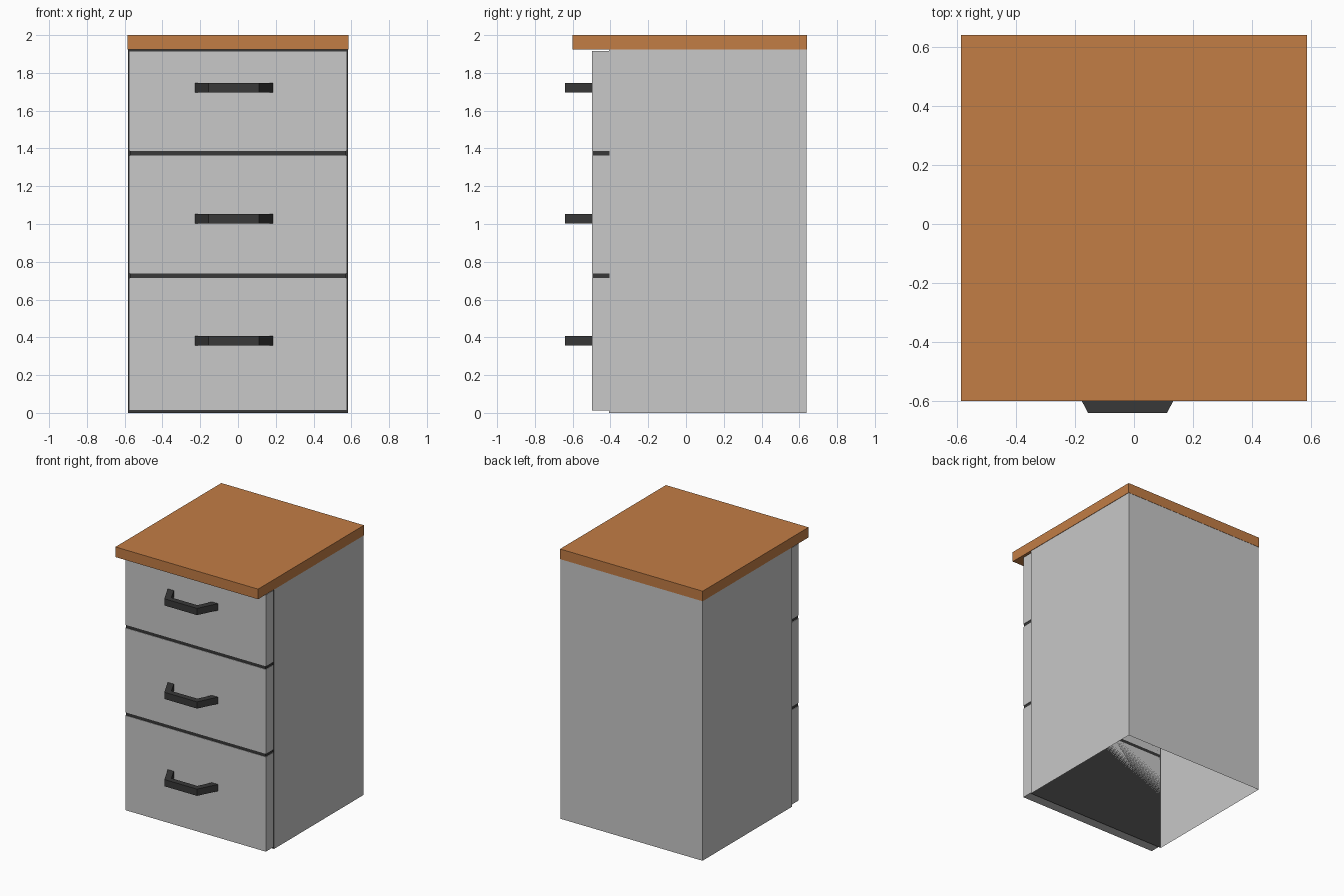
import bpy, bmesh

if "Cube" in bpy.data.objects:
    bpy.data.objects.remove(bpy.data.objects["Cube"])

def material(name, rgb):
    m = bpy.data.materials.new(name)
    m.diffuse_color = (*rgb, 1)
    m.use_nodes = True
    m.node_tree.nodes["Principled BSDF"].inputs["Base Color"].default_value = m.diffuse_color
    return m

GREY = material("light grey", (0.58, 0.58, 0.58))
WOOD = material("wood orange", (0.54, 0.205, 0.06))
DARK = material("charcoal", (0.04, 0.04, 0.04))

def finish(name, bm, mats):
    me = bpy.data.meshes.new(name)
    bm.to_mesh(me)
    bm.free()
    for m in mats:
        me.materials.append(m)
    ob = bpy.data.objects.new(name, me)
    bpy.context.collection.objects.link(ob)
    return ob

def box_mesh(x, y0, y1, z0, z1):
    bm = bmesh.new()
    bmesh.ops.create_cube(bm, size=1)
    for v in bm.verts:
        v.co = (v.co.x * 2 * x, y0 if v.co.y < 0 else y1, z0 if v.co.z < 0 else z1)
    return bm

# Worktop, overhanging the front
finish("worktop", box_mesh(0.585, -0.6, 0.64, 1.925, 2.0), [WOOD])

# Cabinet shell: open underneath, dark front panel
bm = box_mesh(0.582, -0.408, 0.638, 0, 1.925)
bm.normal_update()
for f in bm.faces:
    f.material_index = 1 if f.normal.y < -0.5 else 0
bmesh.ops.delete(bm, geom=[f for f in bm.faces if abs(f.normal.z) > 0.5], context='FACES')
finish("cabinet_shell", bm, [GREY, DARK])

# Drawer fronts with dark divider strips between them
FRONT = -0.497
drawers = [(0.012, 0.714), (0.737, 1.363), (1.386, 1.915)]
for i, (z0, z1) in enumerate(drawers):
    finish(f"drawer_front_{i + 1}", box_mesh(0.576, FRONT, -0.408, z0, z1), [GREY])
for i in range(2):
    finish(f"divider_strip_{i + 1}",
           box_mesh(0.573, FRONT + 0.003, -0.408, drawers[i][1], drawers[i + 1][0]), [DARK])

# Bent bar handles: splayed arms joined by a straight grip
CX = -0.022
outer = [(-0.206, FRONT), (-0.134, -0.64), (0.134, -0.64), (0.206, FRONT)]
inner = [(0.156, FRONT), (0.106, -0.597), (-0.106, -0.597), (-0.156, FRONT)]
for i, z in enumerate((0.356, 1.003, 1.696)):
    bm = bmesh.new()
    face = bm.faces.new([bm.verts.new((CX + x, y, z)) for x, y in outer + inner])
    ext = bmesh.ops.extrude_face_region(bm, geom=[face])
    bmesh.ops.translate(bm, vec=(0, 0, 0.05),
                        verts=[g for g in ext["geom"] if isinstance(g, bmesh.types.BMVert)])
    bmesh.ops.recalc_face_normals(bm, faces=bm.faces)
    finish(f"handle_{i + 1}", bm, [DARK])
